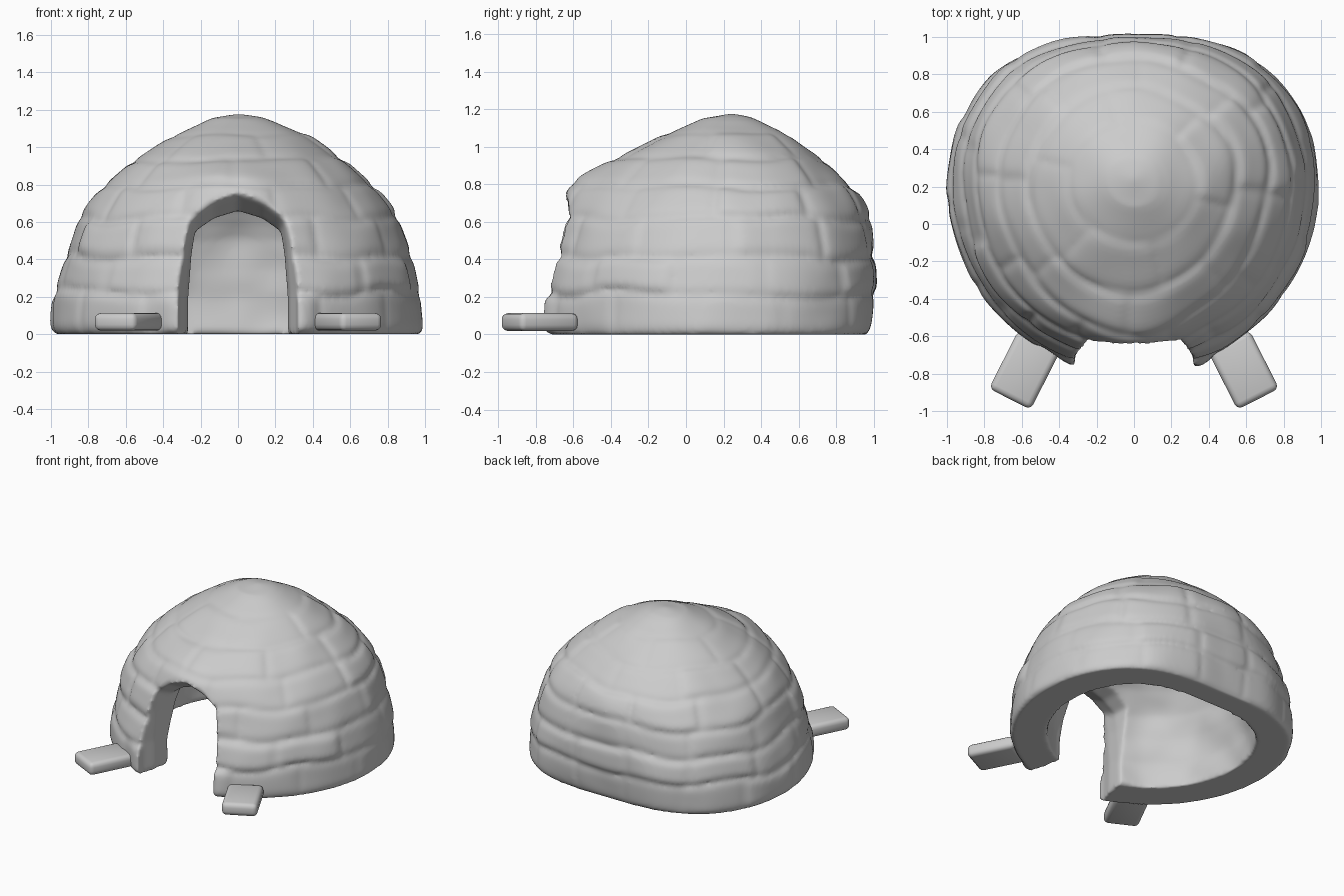
import bpy, bmesh, math, random
from mathutils import Vector, noise

random.seed(4)
if "Cube" in bpy.data.objects:
    bpy.data.objects.remove(bpy.data.objects["Cube"])

snow = bpy.data.materials.new("pale_grey_snow")
snow.use_nodes = True
snow.diffuse_color = (0.6, 0.6, 0.6, 1)
snow.node_tree.nodes["Principled BSDF"].inputs["Base Color"].default_value = (0.6, 0.6, 0.6, 1)

CENTRE_Y = 0.2
SEGMENTS = 180
STEPS = 10
# One (radius, height) point per course boundary
PROFILE = [(0.975, 0), (0.96, .22), (0.91, .41), (0.84, .6),
           (0.71, .78), (0.54, .93), (0.32, 1.07), (0.13, 1.155), (0, 1.175)]
BRICKS = [13, 12, 11, 10, 8, 6, 1, 1]
RELIEF = [0.024, 0.026, 0.026, 0.026, 0.024, 0.016, 0.006, 0]
OFFSETS = [[random.uniform(-0.4, 0.4) for _ in range(n)] for n in BRICKS]
SHIFTS = [random.random() for _ in BRICKS]


def make_object(name, bm):
    bmesh.ops.recalc_face_normals(bm, faces=bm.faces)
    mesh = bpy.data.meshes.new(name)
    bm.to_mesh(mesh)
    bm.free()
    mesh.materials.append(snow)
    obj = bpy.data.objects.new(name, mesh)
    bpy.context.collection.objects.link(obj)
    return obj


def loft(rings, bm, cap=False):
    """Skin a list of equal closed rings of points."""
    rows = [[bm.verts.new(p) for p in ring] for ring in rings]
    n = len(rows[0])
    for a, b in zip(rows, rows[1:]):
        for i in range(n):
            j = (i + 1) % n
            bm.faces.new((a[i], a[j], b[j], b[i]))
    if cap:
        bm.faces.new(rows[0])
        bm.faces.new(rows[-1])


def brick_relief(t, angle):
    """Pillowed brick height with grooves at the joints."""
    t = min(max(t, 0), len(BRICKS) - 0.001)
    course, f = int(t), t % 1
    count = BRICKS[course]
    u = (angle / math.tau * count + SHIFTS[course]) % count
    across = 1 - abs(2 * f - 1) ** 5
    along = 1 if count == 1 else 1 - abs(2 * (u % 1) - 1) ** 14
    return RELIEF[course] * across * (0.4 + along * (0.6 + OFFSETS[course][int(u)]))


def shell_ring(t, outer):
    course = min(int(t), len(BRICKS) - 1)
    f = t - course
    (r0, z0), (r1, z1) = PROFILE[course], PROFILE[course + 1]
    r, z = r0 + (r1 - r0) * f, z0 + (z1 - z0) * f
    ring = []
    for i in range(SEGMENTS):
        a = math.tau * i / SEGMENTS
        # Rear is flattened, most of all near the ground
        flat = max(0.08, 0.22 - 0.04 * t) * max(0, math.sin(a)) ** 4
        reach = r * (1 - flat)
        p = Vector((reach * math.cos(a), reach * math.sin(a), z))
        if outer:
            # Uneven courses of bricks
            wobble = 0.22 * noise.noise(p * 2.5) * min(t, 1)
            bump = brick_relief(t + wobble, a) + 0.012 * noise.noise(p * 4)
            away = Vector((p.x, p.y, z * 0.8 if t > 2 else 0)).normalized()
            # Brow over the doorway and thicker feet beside it
            brow = 0.09 * math.exp(-((a - 1.5 * math.pi) / 0.5) ** 2 - ((t - 4.0) / 1.0) ** 2)
            if p.y < 0 and t < 1:
                bump += 0.03 * math.exp(-((abs(p.x) - 0.33) / 0.08) ** 2)
            if z > 0:
                p += away * bump + Vector((0, -brow, brow * 0.2))
        else:
            p = Vector((p.x * 0.75, p.y * 0.75, z * 0.84))
            p += p.normalized() * 0.02 * noise.noise(p * 5) * (z > 0)
        p.y += CENTRE_Y + 0.04 * (t / len(BRICKS)) ** 2
        ring.append(p)
    return ring


# Hollow dome: inner skin down to the ground, then outer skin up to the crown
levels = [i / STEPS for i in range(len(BRICKS) * STEPS + 1)]
bm = bmesh.new()
loft([shell_ring(t, False) for t in reversed(levels)] + [shell_ring(t, True) for t in levels], bm)
bmesh.ops.remove_doubles(bm, verts=bm.verts, dist=0.0005)
dome = make_object("snow_brick_dome", bm)

# Flared doorway cutter
half = [(0.265, -0.1), (0.265, 0.2), (0.25, 0.42), (0.23, 0.55), (0.13, 0.62), (0, 0.66)]
arch = half + [(-x, z) for x, z in reversed(half[:-1])]
bm = bmesh.new()
loft([[(x * s, y, z * h) for x, z in arch]
      for y, s, h in [(-1.2, 1.4, 1.3), (-0.7, 1.18, 1.2), (-0.6, 1.05, 1.1),
                      (-0.48, 1, 1), (0, 1, 1)]], bm, cap=True)
cutter = make_object("doorway_cutter", bm)
cutter.hide_render = True

# Cut, then fuse and soften like worn snow
cut = dome.modifiers.new("doorway", "BOOLEAN")
cut.object, cut.operation, cut.solver = cutter, "DIFFERENCE", "EXACT"
fuse = dome.modifiers.new("fuse", "REMESH")
fuse.mode, fuse.voxel_size = "VOXEL", 0.016
soft = dome.modifiers.new("soften", "SMOOTH")
soft.factor, soft.iterations = 0.5, 5
graph = bpy.context.evaluated_depsgraph_get()
dome.data = bpy.data.meshes.new_from_object(dome.evaluated_get(graph))
dome.modifiers.clear()
bpy.data.objects.remove(cutter)
dome.data.materials.clear()
dome.data.materials.append(snow)
for poly in dome.data.polygons:
    poly.use_smooth = True

# Loose snow slabs either side of the door
for side, name in ((1, "left_slab"), (-1, "right_slab")):
    bm = bmesh.new()
    bmesh.ops.create_cube(bm, size=1)
    bmesh.ops.scale(bm, vec=(0.25, 0.35, 0.095), verts=bm.verts)
    bmesh.ops.bevel(bm, geom=bm.edges[:], offset=0.032, segments=3, profile=0.5, affect="EDGES")
    slab = make_object(name, bm)
    slab.location = (side * 0.585, -0.78, 0.066)
    slab.rotation_euler.z = side * math.radians(27)
    for poly in slab.data.polygons:
        poly.use_smooth = True
